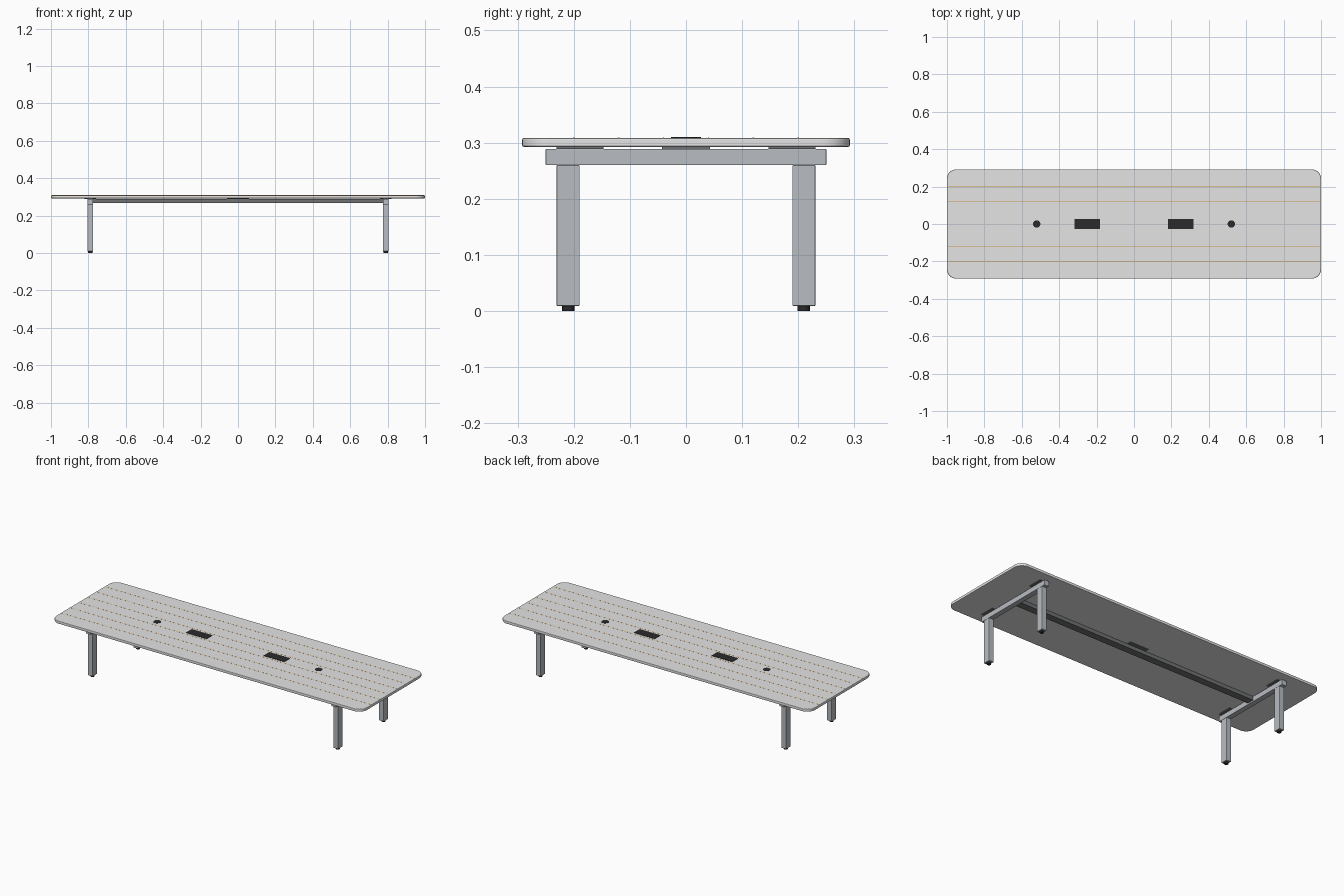
import bpy
import bmesh
from mathutils import Matrix

if "Cube" in bpy.data.objects:
    bpy.data.objects.remove(bpy.data.objects["Cube"], do_unlink=True)


def material(name, rgb):
    m = bpy.data.materials.new(name)
    m.use_nodes = True
    m.diffuse_color = (*rgb, 1)
    m.node_tree.nodes["Principled BSDF"].inputs["Base Color"].default_value = (*rgb, 1)
    return m


TOP = material("pale grey laminate", (0.78, 0.78, 0.78))
METAL = material("blue grey metal", (0.48, 0.51, 0.54))
BLACK = material("black plastic", (0.024, 0.024, 0.024))
STEEL = material("dark grey steel", (0.16, 0.165, 0.17))
SEAM = material("orange tan seam", (0.66, 0.34, 0.06))


def finish(name, bm, mat):
    mesh = bpy.data.meshes.new(name)
    bm.to_mesh(mesh)
    bm.free()
    mesh.materials.append(mat)
    ob = bpy.data.objects.new(name, mesh)
    bpy.context.collection.objects.link(ob)
    return ob


def box(name, x, y, z0, z1, width, depth, mat, bevel=0):
    """Box centred on x and y, reaching from z0 to z1."""
    bm = bmesh.new()
    bmesh.ops.create_cube(bm, size=1, matrix=Matrix.Translation((x, y, (z0 + z1) / 2))
                          @ Matrix.Diagonal((width, depth, z1 - z0, 1)))
    ob = finish(name, bm, mat)
    if bevel:
        mod = ob.modifiers.new("soft edges", "BEVEL")
        mod.width, mod.segments = bevel, 2
    return ob


def disc(name, x, y, z0, z1, radius, mat):
    bm = bmesh.new()
    bmesh.ops.create_cone(bm, cap_ends=True, segments=24, radius1=radius, radius2=radius,
                          depth=z1 - z0, matrix=Matrix.Translation((x, y, (z0 + z1) / 2)))
    return finish(name, bm, mat)


def smooth(ob, angle=0.5):
    bpy.ops.object.select_all(action="DESELECT")
    ob.select_set(True)
    bpy.context.view_layer.objects.active = ob
    bpy.ops.object.shade_smooth_by_angle(angle=angle)


# Table top: rounded corners, then softened rims; the flat faces stay flat
top = box("table_top", 0, 0, 0.2925, 0.3085, 2, 0.584, TOP)
bm = bmesh.new()
bm.from_mesh(top.data)
uprights = [e for e in bm.edges if abs(e.verts[0].co.z - e.verts[1].co.z) > 0.01]
bmesh.ops.bevel(bm, geom=uprights, offset=0.05, segments=10, profile=0.5, affect="EDGES")
rims = [e for e in bm.edges if abs(e.verts[0].co.z - e.verts[1].co.z) < 0.001]
bmesh.ops.bevel(bm, geom=rims, offset=0.003, segments=2, profile=0.5, affect="EDGES")
bm.to_mesh(top.data)
bm.free()
smooth(top, 0.2)

# Hairline seams along the top
for i in range(6):
    box(f"top_seam_{i + 1}", 0, -0.2 + 0.08 * i, 0.308, 0.3088, 1.99, 0.0022, SEAM)

# Central beam and its mounting plate
box("centre_beam", 0, 0, 0.268, 0.289, 1.56, 0.042, STEEL)
box("centre_mount", 0, 0, 0.289, 0.2925, 0.12, 0.086, STEEL)

for sx, side in ((-1, "right"), (1, "left")):
    # Power boxes and cable grommets set in the top
    box(f"power_box_{side}", 0.25 * sx, 0, 0.307, 0.3102, 0.134, 0.054, BLACK)
    smooth(disc(f"cable_grommet_{side}", 0.52 * sx, 0, 0.307, 0.3098, 0.02, BLACK))

    # End frames
    x = 0.79 * sx
    box(f"cross_beam_{side}", x, 0, 0.26, 0.289, 0.03, 0.5, METAL, 0.001)
    for sy, end in ((-1, "front"), (1, "back")):
        y = 0.21 * sy
        box(f"{end}_leg_{side}", x, y, 0.009, 0.26, 0.03, 0.041, METAL, 0.0015)
        smooth(disc(f"{end}_foot_{side}", x, y, 0, 0.01, 0.011, BLACK))
        box(f"{end}_mount_{side}", x, 0.189 * sy, 0.289, 0.2925, 0.06, 0.084, STEEL)
